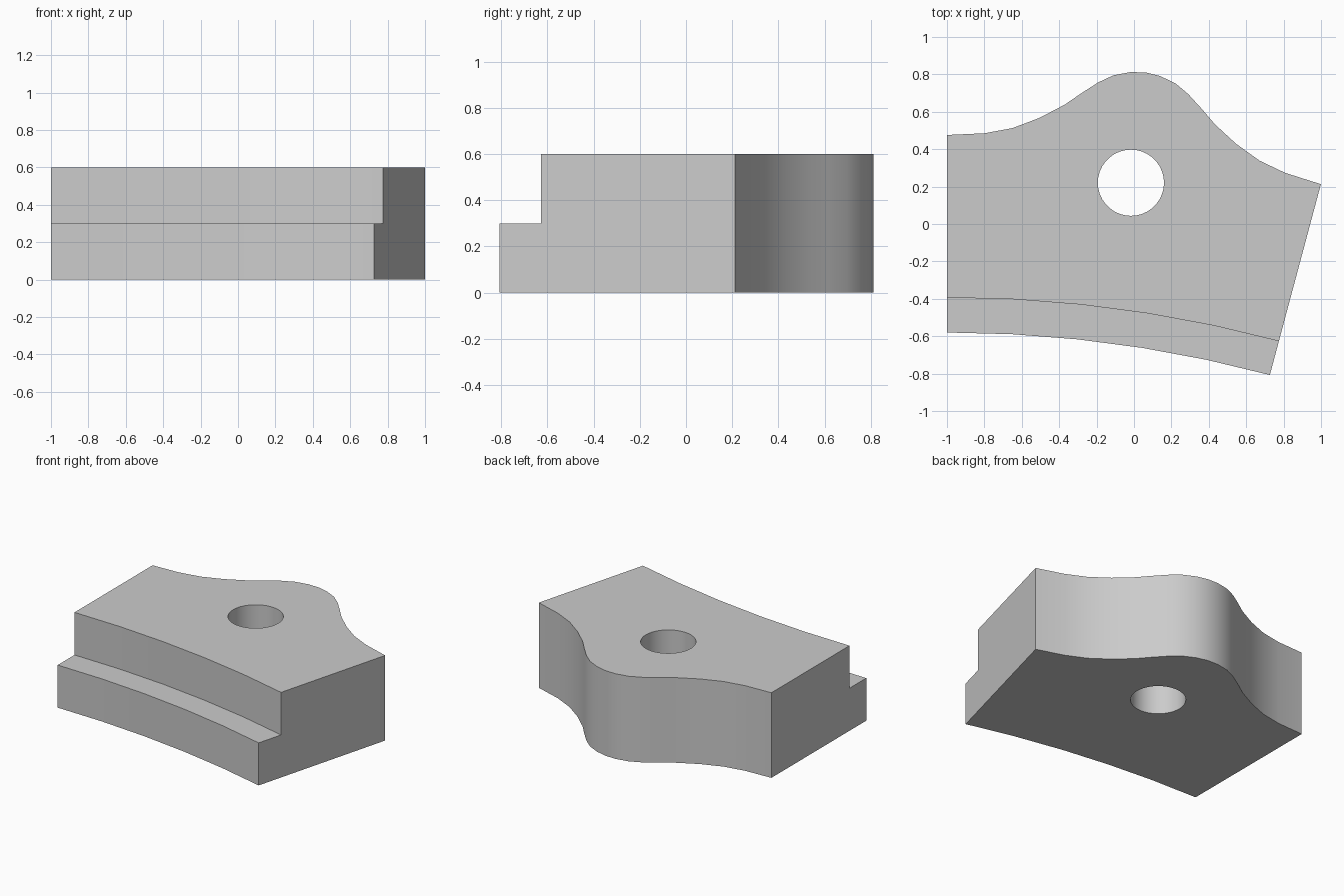
import bpy, bmesh
from math import sin, cos, radians
from mathutils import Vector, Matrix

if "Cube" in bpy.data.objects:
    bpy.data.objects.remove(bpy.data.objects["Cube"])

# Curved segment: a 15 degree sector about a far centre
CX, CY, SWEEP, HEIGHT = -1.0, -7.25, 15, 0.6


def polar(r, deg):
    a = radians(deg)
    return (CX + r * sin(a), CY + r * cos(a))


def prism(name, outline, z0, z1):
    bm = bmesh.new()
    face = bm.faces.new([bm.verts.new((x, y, z0)) for x, y in outline])
    ext = bmesh.ops.extrude_face_region(bm, geom=[face])
    verts = [v for v in ext["geom"] if isinstance(v, bmesh.types.BMVert)]
    bmesh.ops.translate(bm, verts=verts, vec=(0, 0, z1 - z0))
    bmesh.ops.recalc_face_normals(bm, faces=bm.faces)
    mesh = bpy.data.meshes.new(name)
    bm.to_mesh(mesh)
    bm.free()
    obj = bpy.data.objects.new(name, mesh)
    bpy.context.collection.objects.link(obj)
    return obj


def cut(target, cutter):
    mod = target.modifiers.new("cut", "BOOLEAN")
    mod.operation, mod.solver, mod.object = "DIFFERENCE", "EXACT", cutter
    bpy.context.view_layer.objects.active = target
    bpy.ops.object.modifier_apply(modifier=mod.name)
    bpy.data.objects.remove(cutter)


# Back edge: half of the bump, mirrored about the sector's middle line
half = [(-1.008, 7.660), (-0.811, 7.695), (-0.666, 7.742), (-0.530, 7.815),
        (-0.405, 7.903), (-0.324, 7.976), (-0.242, 8.045), (-0.168, 8.092),
        (-0.081, 8.121)]
bump = half + [(0, 8.13)] + [(-u, v) for u, v in reversed(half)]
turn = Matrix.Rotation(radians(-SWEEP / 2), 2)
back = [tuple(turn @ Vector(p) + Vector((CX, CY))) for p in bump]

# Body with a gently curved front edge
front = [polar(6.67, a) for a in range(SWEEP, -1, -3)]
body = prism("flanged_segment", back + front, 0, HEIGHT)

# Step along the upper front edge
angles = range(-3, SWEEP + 4, 3)
step = [polar(6.857, a) for a in angles] + [polar(6.5, a) for a in reversed(angles)]
cut(body, prism("step_cutter", step, HEIGHT / 2, HEIGHT + 0.2))

# Through hole
hx, hy = polar(7.535, SWEEP / 2)
hole = [(hx + 0.177 * cos(radians(a)), hy + 0.177 * sin(radians(a)))
        for a in range(0, 360, 10)]
cut(body, prism("hole_cutter", hole, -0.2, HEIGHT + 0.2))

# Smooth curved walls, sharp corners
bpy.ops.object.select_all(action="DESELECT")
body.select_set(True)
bpy.context.view_layer.objects.active = body
bpy.ops.object.shade_smooth_by_angle(angle=radians(30))
